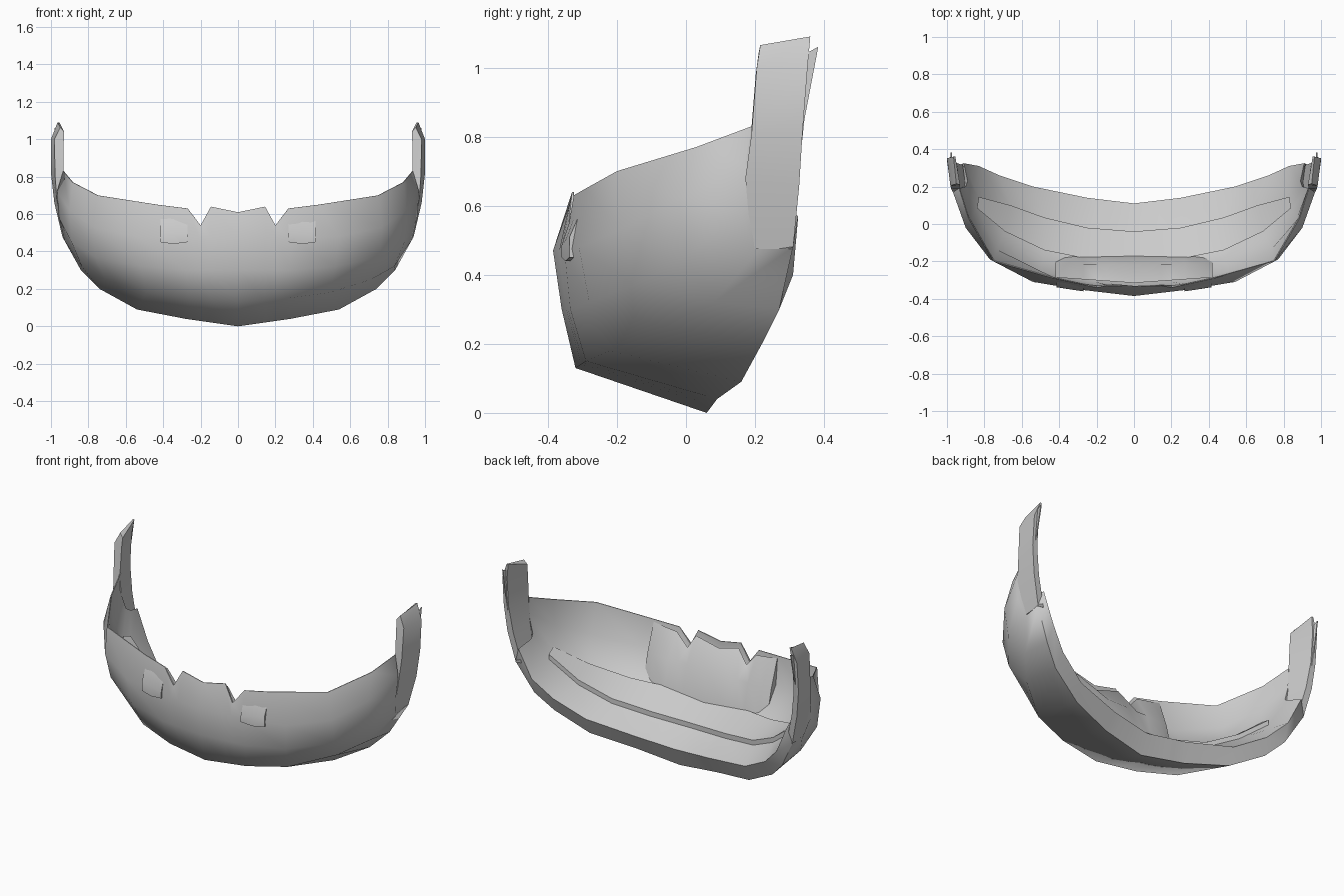
import bpy, bmesh
from mathutils import Vector as V

mat = bpy.data.materials.new("light_grey")
mat.diffuse_color = (0.6, 0.6, 0.6, 1)


def finish(name, bm, angle):
    bmesh.ops.recalc_face_normals(bm, faces=bm.faces)
    me = bpy.data.meshes.new(name)
    bm.to_mesh(me)
    bm.free()
    ob = bpy.data.objects.new(name, me)
    bpy.context.collection.objects.link(ob)
    me.materials.append(mat)
    bpy.ops.object.select_all(action='DESELECT')
    ob.select_set(True)
    bpy.context.view_layer.objects.active = ob
    bpy.ops.object.shade_smooth_by_angle(angle=angle)
    return ob


def loft(name, rings, angle=0.6):
    """Skin closed rings in order and cap both ends."""
    bm = bmesh.new()
    vs = [[bm.verts.new(p) for p in r] for r in rings]
    n = len(rings[0])
    for a, b in zip(vs, vs[1:]):
        for i in range(n):
            j = (i + 1) % n
            bm.faces.new((a[i], a[j], b[j], b[i]))
    bm.faces.new(vs[0])
    bm.faces.new(vs[-1])
    return finish(name, bm, angle)


def flip(ring):
    return [(-p[0], p[1], p[2]) for p in ring]


def both_sides(rings):
    return [flip(r) for r in reversed(rings[1:])] + rings


# Long edges of the jaw, from the centre line out to the hinge
rim = [(0, -.335, .61), (.27, -.325, .63), (.43, -.29, .65), (.75, -.2, .70), (.885, .03, .77), (.935, .19, .83)]
cheek = [(0, -.385, .47), (.28, -.352, .47), (.54, -.31, .48), (.77, -.19, .53), (.90, -.02, .62), (.968, .17, .72)]
side = [(0, -.36, .30), (.28, -.335, .30), (.52, -.28, .32), (.76, -.15, .37), (.89, 0, .45), (.958, .16, .58)]
chin = [(0, -.32, .13), (.26, -.29, .15), (.49, -.22, .18), (.71, -.06, .25), (.835, .08, .32), (.928, .20, .46)]
heel = [(0, .06, 0), (.28, .09, .04), (.54, .16, .09), (.74, .22, .20), (.84, .27, .30), (.94, .31, .48)]
back = [(0, .11, .115), (.25, .14, .14), (.54, .20, .19), (.72, .26, .29), (.83, .31, .40), (.91, .325, .57)]
ledge = [(0, -.04, .19), (.25, -.02, .20), (.48, .035, .24), (.66, .10, .33), (.83, .145, .46), (.89, .23, .60)]
floor = [(0, -.20, .29), (.28, -.18, .30), (.48, -.14, .31), (.69, -.04, .38), (.84, .085, .49), (.90, .20, .62)]
inner = [(0, -.335, .47), (.28, -.30, .47), (.50, -.255, .48), (.735, -.135, .53), (.87, .03, .62), (.935, .19, .73)]
lip = [(x * .996, y + .004, z) for x, y, z in rim]
lines = [rim, cheek, side, chin, heel, back, ledge, floor, inner, lip]
st = [[V(l[i]) for l in lines] for i in range(6)]


def between(t):
    return [a.lerp(b, t) for a, b in zip(st[0], st[1])]


# Jaw shell, with a V notch in the rim on each side of the middle
edge, notch = between(.54), between(.73)
edge[0], edge[-1] = V((.145, -.33, .64)), V((.145, -.325, .64))
notch[0], notch[-1] = V((.20, -.34, .54)), V((.20, -.33, .54))
loft("jaw_shell", both_sides([st[0], edge, notch] + st[1:]), 1.2)

# Crescent gum plate lying on the inside floor
up = V((0, 0, .03))
rail = []
for i in range(5):
    f, k = V(floor[i]), V(ledge[i])
    rail.append([f + up * .7, k + up, k - up * .3, f - up * .5])
loft("gum_plate", both_sides(rail), .6)

# Block behind the lip: steep lower panel, then sloping up to the notched rim
block = []
for x, z in ((0, .575), (.145, .615), (.20, .53), (.27, .61), (.37, .625), (.42, .635)):
    f = -.315 + x * .07
    e = .012 if x > .4 else 0
    block.append([(x, -.17 - e, .29), (x, -.215 - e, .47), (x, f, z), (x, f, .31)])
loft("lip_block", both_sides(block), .9)

for s, tag in ((1, "right"), (-1, "left")):
    def m(ring, s=s):
        return ring if s > 0 else flip(ring)

    # Upright hinge arm, rooted in the end of the shell
    arm = [
        [(.89, .20, .48), (.928, .19, .475), (.938, .31, .475), (.90, .31, .48)],
        [(.925, .19, .68), (.969, .172, .68), (.982, .328, .66), (.945, .325, .66)],
        [(.934, .19, .83), (.978, .19, .81), (1.0, .338, .82), (.968, .338, .82)],
        [(.932, .202, .98), (.982, .205, 1.0), (1.0, .352, 1.0), (.968, .352, 1.0)],
        [(.93, .21, 1.04), (.95, .215, 1.065), (.965, .36, 1.09), (.955, .36, 1.09)],
    ]
    loft(tag + "_arm", [m(r) for r in arm], .9)

    # Thin fin along the back of the arm
    fin = [[(x + o, y, z) for x, y, z in ((.965, .325, .68), (.978, .343, .85), (.974, .383, 1.06), (.974, .345, 1.04))]
           for o in (0, .006)]
    loft(tag + "_fin", [m(r) for r in fin], .3)

    # Small pad under the lip at the front, fading into the shell above
    pad = [
        [(.27, -.360, .45), (.27, -.360, .485), (.27, -.335, .56), (.27, -.32, .45)],
        [(.345, -.349, .44), (.345, -.349, .50), (.345, -.318, .58), (.345, -.31, .44)],
        [(.415, -.338, .45), (.415, -.337, .51), (.415, -.302, .59), (.415, -.30, .45)],
    ]
    loft(tag + "_lip_pad", [m(r) for r in pad], .7)
